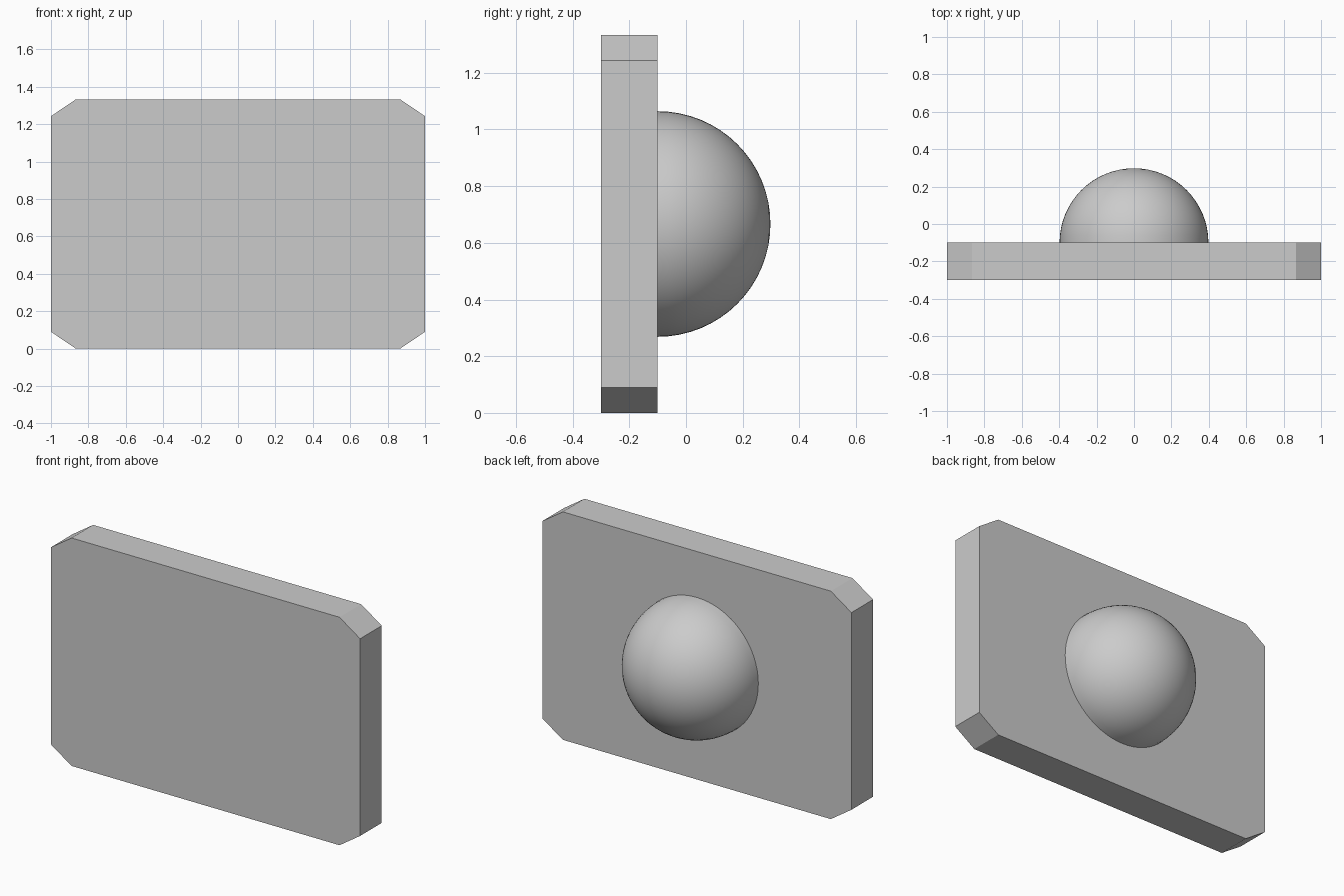
import bpy
import bmesh
from math import radians
from mathutils import Matrix

cube = bpy.data.objects.get("Cube")
if cube:
    bpy.data.objects.remove(cube, do_unlink=True)

HALF_W, HEIGHT = 1.0, 1.333
FRONT, BACK = -0.3, -0.1
CUT_X, CUT_Z = 0.133, 0.09
RADIUS = 0.398

grey = bpy.data.materials.new("plain_grey")
grey.use_nodes = True
colour = (0.6, 0.6, 0.6, 1)
grey.diffuse_color = colour
grey.node_tree.nodes["Principled BSDF"].inputs["Base Color"].default_value = colour


def add_object(name, bm):
    bmesh.ops.recalc_face_normals(bm, faces=bm.faces)
    mesh = bpy.data.meshes.new(name)
    bm.to_mesh(mesh)
    bm.free()
    mesh.materials.append(grey)
    obj = bpy.data.objects.new(name, mesh)
    bpy.context.collection.objects.link(obj)
    return obj


# Plate: rectangle with clipped corners, extruded towards the back
bm = bmesh.new()
half_h = HEIGHT / 2
right = [(HALF_W - CUT_X, -half_h), (HALF_W, CUT_Z - half_h),
         (HALF_W, half_h - CUT_Z), (HALF_W - CUT_X, half_h)]
outline = right + [(-x, -z) for x, z in right]
face = bm.faces.new([bm.verts.new((x, FRONT, z + half_h)) for x, z in outline])
extruded = bmesh.ops.extrude_face_region(bm, geom=[face], use_keep_orig=True)
moved = [v for v in extruded["geom"] if isinstance(v, bmesh.types.BMVert)]
bmesh.ops.translate(bm, vec=(0, BACK - FRONT, 0), verts=moved)
add_object("plate", bm)

# Dome: half sphere on the back of the plate
bm = bmesh.new()
bmesh.ops.create_uvsphere(bm, u_segments=64, v_segments=32, radius=RADIUS)
bmesh.ops.delete(bm, geom=[v for v in bm.verts if v.co.z < -0.001], context="VERTS")
bmesh.ops.transform(
    bm, verts=bm.verts,
    matrix=Matrix.Translation((0, BACK, half_h)) @ Matrix.Rotation(radians(-90), 4, "X"))
dome = add_object("dome", bm)
bpy.ops.object.select_all(action="DESELECT")
dome.select_set(True)
bpy.context.view_layer.objects.active = dome
bpy.ops.object.shade_smooth_by_angle(angle=radians(30))
